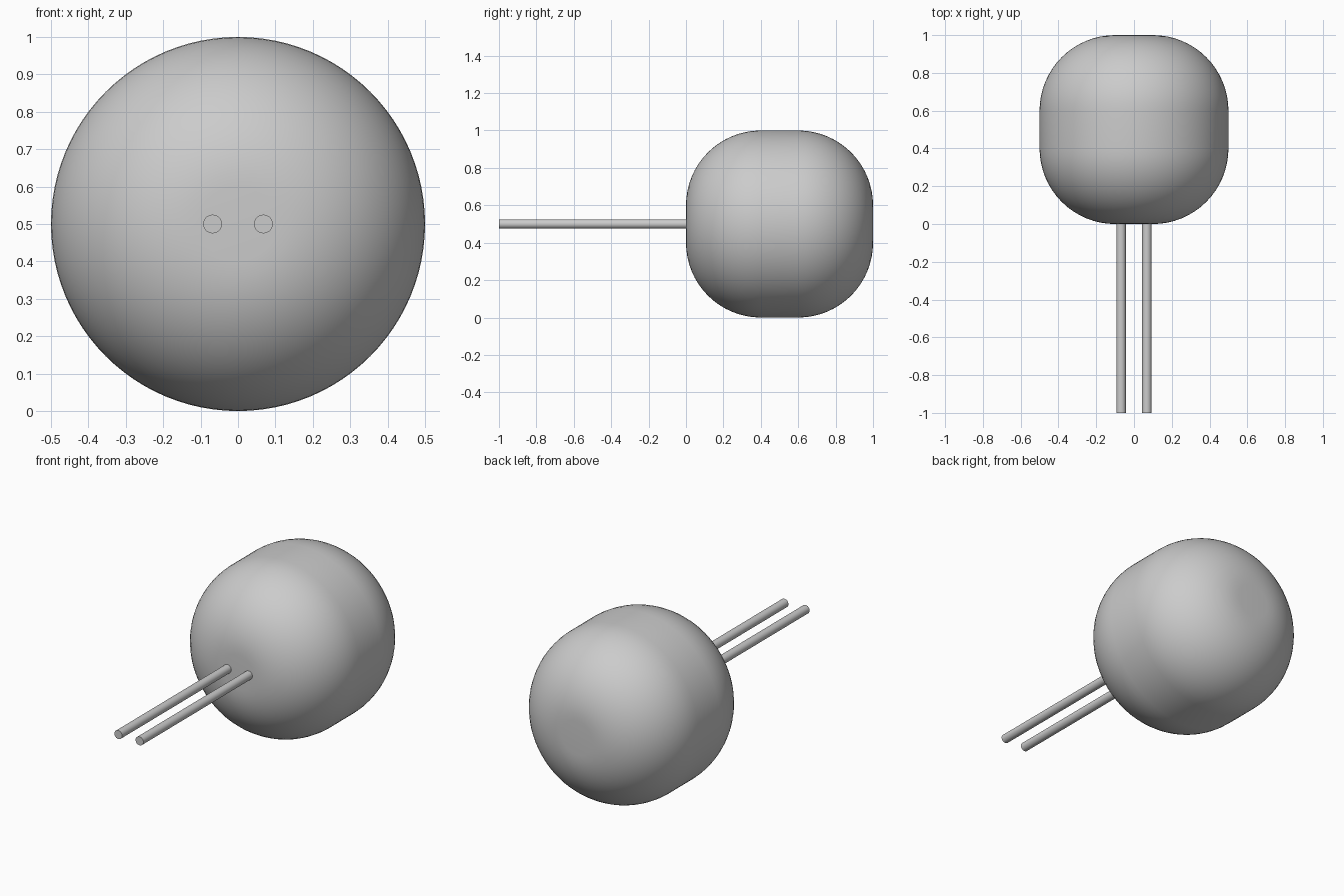
import bpy, bmesh, math
from mathutils import Matrix, Vector

cube = bpy.data.objects.get("Cube")
if cube:
    bpy.data.objects.remove(cube, do_unlink=True)

grey = bpy.data.materials.new("plain grey")
grey.use_nodes = True
GREY = (0.6, 0.6, 0.6, 1)
grey.diffuse_color = GREY
grey.node_tree.nodes["Principled BSDF"].inputs["Base Color"].default_value = GREY


def lathe(name, profile, steps, centre):
    """Revolve (radius, y) points around the y axis."""
    bm = bmesh.new()
    verts = [bm.verts.new((r, y, 0)) for r, y in profile]
    edges = [bm.edges.new(pair) for pair in zip(verts, verts[1:])]
    bmesh.ops.spin(bm, geom=verts + edges, cent=(0, 0, 0), axis=(0, 1, 0),
                   angle=math.tau, steps=steps)
    bmesh.ops.remove_doubles(bm, verts=bm.verts, dist=1e-5)
    bmesh.ops.recalc_face_normals(bm, faces=bm.faces)
    mesh = bpy.data.meshes.new(name)
    bm.to_mesh(mesh)
    bm.free()
    mesh.materials.append(grey)
    obj = bpy.data.objects.new(name, mesh)
    obj.location = centre
    bpy.context.collection.objects.link(obj)
    bpy.ops.object.select_all(action='DESELECT')
    obj.select_set(True)
    bpy.context.view_layer.objects.active = obj
    bpy.ops.object.shade_smooth_by_angle(angle=math.radians(30))
    return obj


# Rounded drum body: flat discs front and back, large fillets, short straight wall
R, FILLET, ARC = 0.5, 0.4, 16
front_arc = [(R - FILLET + FILLET * math.sin(a), FILLET - FILLET * math.cos(a))
             for a in (i * math.pi / 2 / ARC for i in range(ARC + 1))]
back_arc = [(r, 1 - y) for r, y in reversed(front_arc)]
lathe("body", [(0, 0)] + front_arc + back_arc + [(0, 1)], 96, (0, 0, 0.5))

# Two thin leads reaching forward from the body
for side, x in (("left", 0.068), ("right", -0.068)):
    lathe(side + "_lead", [(0, -1), (0.025, -1), (0.025, 0.01), (0, 0.01)],
          32, (x, 0, 0.5))
